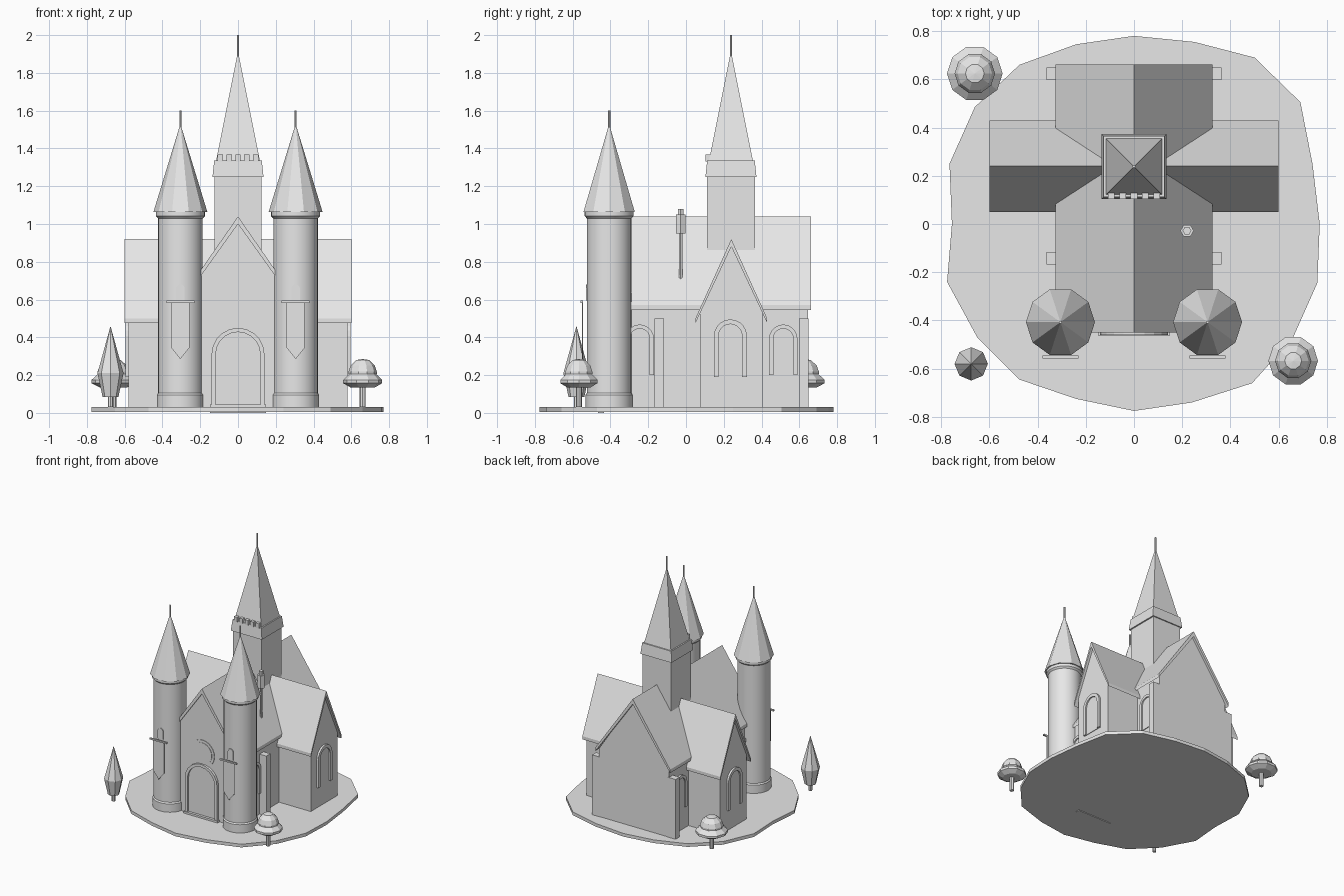
import bpy, bmesh, math

if "Cube" in bpy.data.objects:
    bpy.data.objects.remove(bpy.data.objects["Cube"])

stone = bpy.data.materials.new("light_grey")
stone.diffuse_color = (0.8, 0.8, 0.8, 1)
stone.use_nodes = True
stone.node_tree.nodes["Principled BSDF"].inputs["Base Color"].default_value = stone.diffuse_color


def finish(name, bm, smooth=False):
    bmesh.ops.recalc_face_normals(bm, faces=bm.faces[:])
    me = bpy.data.meshes.new(name)
    bm.to_mesh(me)
    bm.free()
    me.materials.append(stone)
    ob = bpy.data.objects.new(name, me)
    bpy.context.collection.objects.link(ob)
    if smooth:
        bpy.ops.object.select_all(action='DESELECT')
        ob.select_set(True)
        bpy.context.view_layer.objects.active = ob
        bpy.ops.object.shade_smooth_by_angle(angle=math.radians(30))
    return ob


# Directions: u along the wall, v up, d outward
def front(u, v, d): return (u, -d, v)
def right(u, v, d): return (d, u, v)
def left(u, v, d): return (-d, u, v)
def flat(u, v, d): return (u, v, d)


def slab(name, pts, d0, d1, f):
    """Extrude a 2D outline from depth d0 to d1."""
    bm = bmesh.new()
    a = [bm.verts.new(f(u, v, d0)) for u, v in pts]
    b = [bm.verts.new(f(u, v, d1)) for u, v in pts]
    n = len(pts)
    bm.faces.new(a)
    bm.faces.new(b)
    for i in range(n):
        j = (i + 1) % n
        bm.faces.new((a[i], a[j], b[j], b[i]))
    return finish(name, bm)


def box(name, x0, x1, y0, y1, z0, z1):
    return slab(name, [(x0, y0), (x1, y0), (x1, y1), (x0, y1)], z0, z1, flat)


def lathe(name, prof, n, x, y, smooth=False, turn=0.0):
    """Revolve (radius, height) points about a vertical axis."""
    bm = bmesh.new()
    rings = []
    for r, z in prof:
        if r == 0:
            rings.append([bm.verts.new((x, y, z))] * n)
        else:
            rings.append([bm.verts.new((x + r * math.cos(turn + math.tau * i / n),
                                        y + r * math.sin(turn + math.tau * i / n), z))
                          for i in range(n)])
    for a, b in zip(rings, rings[1:]):
        for i in range(n):
            j = (i + 1) % n
            bm.faces.new(list(dict.fromkeys((a[i], a[j], b[j], b[i]))))
    for ring, (r, z) in ((rings[0], prof[0]), (rings[-1], prof[-1])):
        if r > 0:
            bm.faces.new(ring)
    return finish(name, bm, smooth)


def arch(c, w, z0, top, n=10):
    arc = [(c + w * math.cos(math.pi * i / n), top - w + w * math.sin(math.pi * i / n))
           for i in range(n + 1)]
    return [(c + w, z0)] + arc + [(c - w, z0)]


def arched_opening(name, c, w, z0, top, rim, wall, out, f):
    """Raised arched frame with a thin pane inside."""
    inner = arch(c, w - rim, z0, top - rim)
    slab(name + "_frame", arch(c, w, z0, top) + inner[::-1], wall - 0.02, wall + out, f)
    slab(name + "_pane", inner, wall - 0.02, wall + 0.005, f)


def gable(half, z0, eave, peak, c=0):
    return [(c - half, z0), (c + half, z0), (c + half, eave), (c, peak), (c - half, eave)]


def roof(half, low, eave, peak, under, c=0):
    return [(c - half, low), (c - half, eave), (c, peak), (c + half, eave),
            (c + half, low), (c, under)]


# Irregular ground plate
rim = [(0.77, 0), (0.74, .25), (.69, .505), (.50, .69), (.25, .755), (0, .78), (-.24, .745),
       (-.475, .66), (-.66, .485), (-.765, .25), (-.755, 0), (-.775, -.24), (-.65, -.47),
       (-.475, -.645), (-.24, -.725), (0, -.775), (.24, -.74), (.49, -.66), (.66, -.47),
       (.76, -.245)]
slab("ground_plate", rim, 0.005, 0.03, flat)

# Nave and transept
slab("nave_walls", gable(0.305, 0.02, 0.565, 1.015), -0.645, 0.44, front)
slab("nave_roof", roof(0.325, 0.545, 0.572, 1.04, 1.0), -0.662, 0.45, front)
slab("transept_walls", gable(0.165, 0.02, 0.53, 0.89, 0.24), -0.58, 0.58, right)
slab("transept_roof", roof(0.19, 0.475, 0.50, 0.92, 0.88, 0.24), -0.60, 0.60, right)

# Side windows and buttresses
for side, f, s in (("right", right, 1), ("left", left, -1)):
    arched_opening(side + "_transept_window", 0.235, 0.087, 0.19, 0.495, 0.025, 0.58, 0.015, f)
    for c, tag in ((0.515, "rear"), (-0.245, "fore")):
        arched_opening(f"{side}_{tag}_window", c, 0.075, 0.20, 0.468, 0.022, 0.305, 0.015, f)
    for y, tag in ((-0.167, "fore"), (0.598, "rear")):
        xs = sorted((s * 0.29, s * 0.363))
        box(f"{side}_{tag}_buttress", xs[0], xs[1], y, y + 0.05, 0.02, 0.50)

# Front door, doorstep and round window
arched_opening("door", 0, 0.14, 0.02, 0.45, 0.022, 0.44, 0.02, front)
box("doorstep", -0.147, 0.147, -0.465, -0.435, 0, 0.045)
for tag, r, d in (("rim", 0.105, 0.444), ("pane", 0.085, 0.447)):
    slab("round_window_" + tag,
         [(r * math.cos(math.tau * i / 24), 0.53 + r * math.sin(math.tau * i / 24))
          for i in range(24)], 0.43, d, front)

# Central tower with spire
cy = 0.238
q = math.sqrt(2)
box("central_tower", -0.124, 0.124, cy - 0.126, cy + 0.126, 0.5, 1.26)
lathe("tower_cornice", [(0.135 * q, 1.25), (0.126 * q, 1.335)], 4, 0, cy, turn=math.pi / 4)
lathe("central_spire", [(0.117 * q, 1.33), (0, 1.915)], 4, 0, cy, turn=math.pi / 4)
lathe("central_finial", [(0.006, 1.88), (0.006, 2.0)], 8, 0, cy)
for i in range(5):
    x = -0.094 + 0.047 * i
    box(f"battlement_{i + 1}", x - 0.014, x + 0.014, 0.104, 0.13, 1.33, 1.368)

# Round front towers with banners
for tag, x in (("left", -0.305), ("right", 0.305)):
    ty = -0.407
    lathe(tag + "_tower", [(0.118, 0.02), (0.118, 1.05)], 32, x, ty, True)
    lathe(tag + "_tower_base", [(0.125, 0.02), (0.125, 0.095), (0.118, 0.105)], 32, x, ty, True)
    lathe(tag + "_tower_collar", [(0.118, 1.03), (0.13, 1.042), (0.13, 1.07)], 32, x, ty, True)
    lathe(tag + "_tower_cone", [(0.143, 1.063), (0, 1.53)], 10, x, ty)
    lathe(tag + "_tower_finial", [(0.006, 1.49), (0.006, 1.60)], 8, x, ty)
    slab(tag + "_tower_window", arch(x, 0.023, 0.595, 0.68), 0.50, 0.53, front)
    slab(tag + "_banner", [(x - 0.048, 0.585), (x - 0.048, 0.345), (x, 0.285),
                           (x + 0.048, 0.345), (x + 0.048, 0.585)], 0.545, 0.55, front)
    box(tag + "_banner_rod", x - 0.074, x + 0.074, -0.558, -0.545, 0.583, 0.594)

# Small lantern post on the right roof slope
lathe("lantern_post", [(0.01, 0.70), (0.01, 0.96)], 6, 0.22, -0.028)
lathe("lantern_body", [(0.028, 0.95), (0.028, 1.05)], 6, 0.22, -0.028)
lathe("lantern_cap", [(0.018, 1.04), (0.018, 1.08)], 6, 0.22, -0.028)

# Pointed tree
lathe("pointed_tree_trunk", [(0.014, 0.03), (0.014, 0.10)], 8, -0.675, -0.58)
lathe("pointed_tree_crown", [(0.042, 0.085), (0.069, 0.21), (0, 0.46)], 8, -0.675, -0.58)

# Rounded trees
for tag, x, y, k in (("fore", 0.66, -0.567, 1.0), ("rear", -0.66, 0.624, 1.12)):
    lathe(tag + "_tree_trunk", [(0.016, 0.03), (0.016, 0.16)], 8, x, y)
    lathe(tag + "_tree_skirt", [(0.065 * k, 0.135), (0.103 * k, 0.157), (0.103 * k, 0.175),
                                (0.068 * k, 0.21)], 10, x, y)
    lathe(tag + "_tree_dome", [(0.075 * k, 0.205), (0.075 * k, 0.218), (0.064 * k, 0.25),
                               (0.035 * k, 0.28), (0, 0.285)], 10, x, y)
